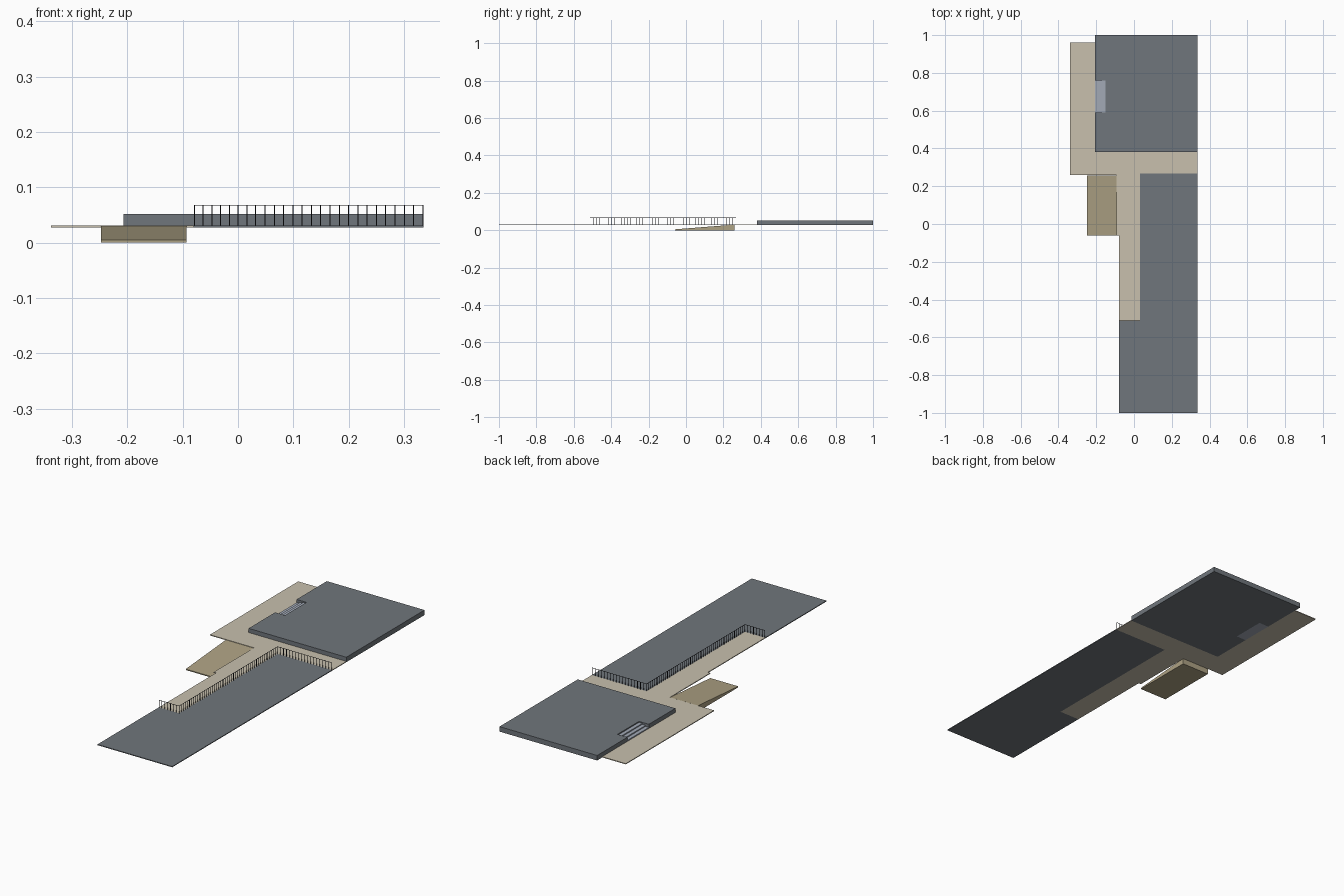
import bpy, bmesh
from mathutils import Vector

if "Cube" in bpy.data.objects:
    bpy.data.objects.remove(bpy.data.objects["Cube"])


def material(name, rgb):
    m = bpy.data.materials.new(name)
    m.diffuse_color = (*rgb, 1)
    m.use_nodes = True
    m.node_tree.nodes["Principled BSDF"].inputs["Base Color"].default_value = m.diffuse_color
    return m


SLATE = material("slate", (0.16, 0.18, 0.20))
PAVING = material("paving", (0.58, 0.53, 0.42))
EARTH = material("earth", (0.42, 0.36, 0.23))
STEP = material("step_stone", (0.36, 0.40, 0.47))
METAL = material("black_metal", (0.02, 0.02, 0.025))


def finish(bm, name, mat):
    bmesh.ops.recalc_face_normals(bm, faces=bm.faces)
    me = bpy.data.meshes.new(name)
    bm.to_mesh(me)
    bm.free()
    me.materials.append(mat)
    ob = bpy.data.objects.new(name, me)
    bpy.context.collection.objects.link(ob)
    return ob


def extrude(name, points, offset, mat):
    """Extrude a planar outline of 3D points along an offset."""
    bm = bmesh.new()
    face = bm.faces.new([bm.verts.new(p) for p in points])
    ret = bmesh.ops.extrude_face_region(bm, geom=[face])
    verts = [v for v in ret["geom"] if isinstance(v, bmesh.types.BMVert)]
    bmesh.ops.translate(bm, verts=verts, vec=offset)
    return finish(bm, name, mat)


def slab(name, outline, z0, z1, mat):
    return extrude(name, [(x, y, z0) for x, y in outline], (0, 0, z1 - z0), mat)


def add_box(bm, lo, hi):
    lo, hi = Vector(lo), Vector(hi)
    verts = bmesh.ops.create_cube(bm, size=1)["verts"]
    bmesh.ops.scale(bm, vec=hi - lo, verts=verts)
    bmesh.ops.translate(bm, vec=(lo + hi) / 2, verts=verts)


BASE, DECK, TOP = 0.027, 0.031, 0.052
R = 0.335

# Paved walkway winding round the platform
slab("walkway", [(-0.338, 0.96), (-0.338, 0.26), (-0.093, 0.26), (-0.093, -0.06),
                 (-0.08, -0.06), (-0.08, -0.513), (0.032, -0.513), (0.032, 0.267),
                 (R, 0.267), (R, 0.38), (-0.207, 0.38), (-0.207, 0.96)],
     BASE, DECK, PAVING)

# Low L-shaped court
slab("lower_court", [(-0.08, -1), (R, -1), (R, 0.267), (0.032, 0.267),
                     (0.032, -0.513), (-0.08, -0.513)], BASE, DECK, SLATE)

# Raised platform with a notch for the steps
slab("raised_platform", [(-0.207, 0.38), (R, 0.38), (R, 1), (-0.207, 1),
                         (-0.207, 0.76), (-0.152, 0.76), (-0.152, 0.59),
                         (-0.207, 0.59)], BASE, TOP, SLATE)

# Steps in the notch
count, x0, x1 = 3, -0.207, -0.152
profile = [(x1, BASE), (x0, BASE)]
for i in range(count):
    z = DECK + (TOP - DECK) * (i + 1) / (count + 1)
    profile += [(x0 + (x1 - x0) * i / count, z), (x0 + (x1 - x0) * (i + 1) / count, z)]
extrude("steps", [(x, 0.59, z) for x, z in profile], (0, 0.17, 0), STEP)

# Wedge ramp up to the walkway
extrude("ramp", [(-0.248, -0.06, 0), (-0.248, 0.258, 0), (-0.248, 0.258, 0.030),
                 (-0.248, -0.06, 0.005)], (0.155, 0, 0), EARTH)

# Railing of thin balusters and a top rail along the court edge
path = [Vector(p) for p in ((-0.079, -0.513), (0.032, -0.513), (0.032, 0.267), (R - 0.001, 0.267))]
bm = bmesh.new()
h, rail_top = 0.0009, 0.068
for a, b in zip(path, path[1:]):
    n = round((b - a).length / 0.0165)
    for i in range(n + 1):
        p = a.lerp(b, i / n)
        add_box(bm, (p.x - h, p.y - h, DECK), (p.x + h, p.y + h, rail_top))
    add_box(bm, (min(a.x, b.x) - h, min(a.y, b.y) - h, rail_top - 0.0015),
            (max(a.x, b.x) + h, max(a.y, b.y) + h, rail_top))
finish(bm, "railing", METAL)
